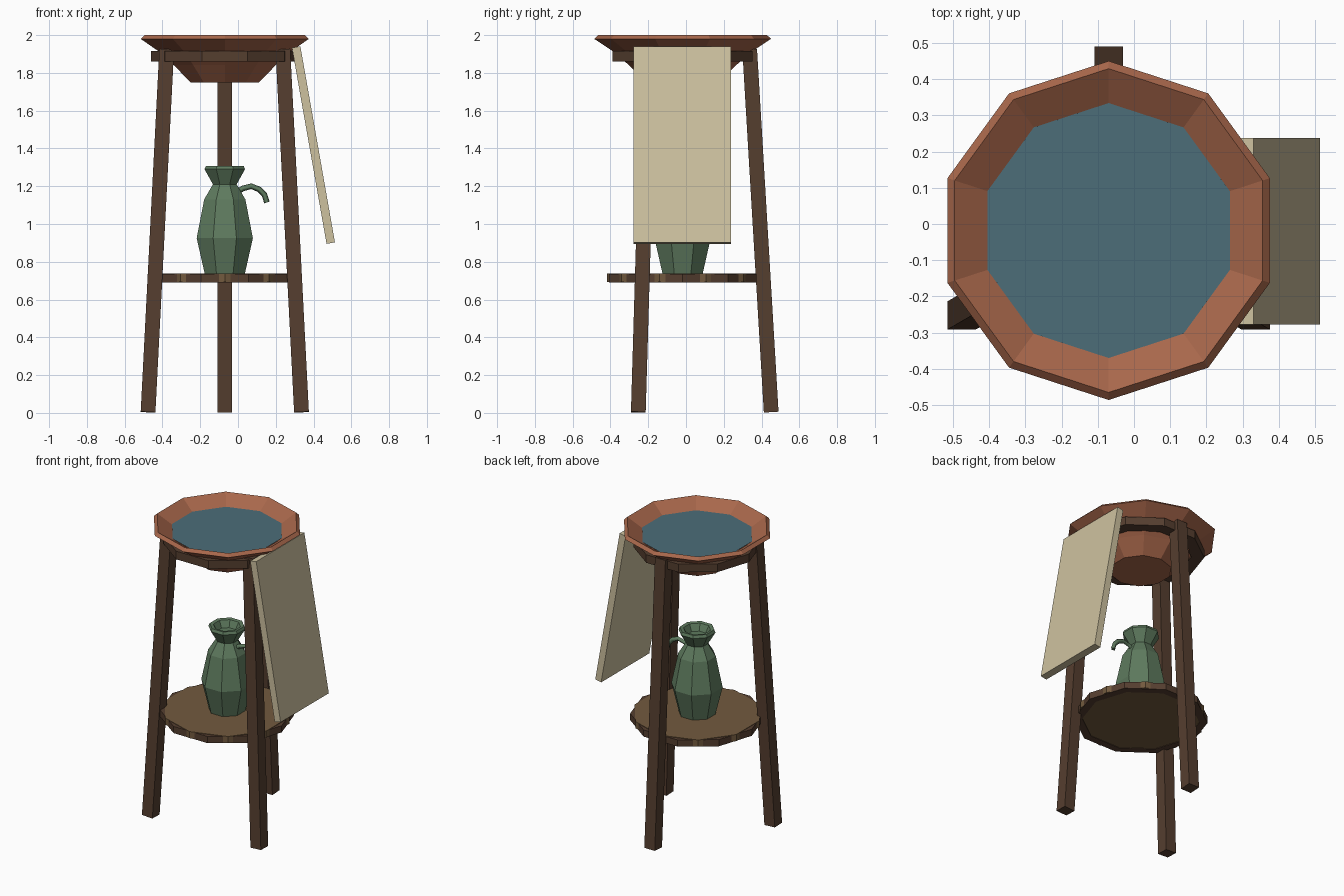
import bpy, math
from mathutils import Vector

if "Cube" in bpy.data.objects:
    bpy.data.objects.remove(bpy.data.objects["Cube"], do_unlink=True)

CX, CY = -0.07, -0.018   # shared axis of the stand


def material(name, rgb):
    lin = [((c / 255 + 0.055) / 1.055) ** 2.4 for c in rgb] + [1]
    m = bpy.data.materials.new(name)
    m.use_nodes = True
    m.diffuse_color = lin
    m.node_tree.nodes["Principled BSDF"].inputs["Base Color"].default_value = lin
    return m


dark_wood = material("dark wood", (85, 62, 47))
light_wood = material("light wood", (114, 90, 62))
clay = material("terracotta", (168, 103, 75))
water_blue = material("water blue", (76, 109, 121))
green = material("green glaze", (94, 122, 94))
linen = material("linen", (205, 193, 159))


def build(name, verts, faces, mat):
    me = bpy.data.meshes.new(name)
    me.from_pydata(verts, [], faces)
    me.materials.append(mat)
    ob = bpy.data.objects.new(name, me)
    bpy.context.collection.objects.link(ob)
    return ob


def lathe(name, profile, sides, turn, mat, closed=False):
    """Spin (radius, z) points, listed from bottom outside to top inside."""
    verts, faces = [], []
    for r, z in profile:
        for k in range(sides):
            a = math.radians(turn) + math.tau * k / sides
            verts.append((CX + r * math.cos(a), CY + r * math.sin(a), z))
    n = len(profile)
    for i in range(n if closed else n - 1):
        a, b = i * sides, (i + 1) % n * sides
        for k in range(sides):
            j = (k + 1) % sides
            faces.append((a + k, a + j, b + j, b + k))
    if not closed:
        faces.append(tuple(reversed(range(sides))))
        faces.append(tuple(range((n - 1) * sides, n * sides)))
    return build(name, verts, faces, mat)


def beam(name, start, end, sx, sy, mat):
    """Box running from start to end, tilted without twisting."""
    start, end = Vector(start), Vector(end)
    d = end - start
    bpy.ops.mesh.primitive_cube_add(size=1, location=(start + end) / 2)
    ob = bpy.context.object
    ob.name = name
    ob.scale = (sx, sy, d.length)
    ob.rotation_euler = Vector((0, 0, 1)).rotation_difference(d).to_euler()
    ob.data.materials.append(mat)
    return ob


# Three splayed legs
for name, deg in (("back_leg", 90), ("front_right_leg", 210), ("front_left_leg", 330)):
    c, s = math.cos(math.radians(deg)), math.sin(math.radians(deg))
    beam(name, (CX + .469 * c, CY + .469 * s, .004),
         (CX + .355 * c, CY + .355 * s, 1.925), .078, .078, dark_wood)

# Basin with sloping rim, and the water in it
lathe("basin", [(.19, 1.75), (.285, 1.842), (.365, 1.912), (.468, 1.98), (.447, 2.0),
                (.34, 1.93), (.18, 1.79)], 10, 90, clay)
lathe("water", [(.335, 1.93), (.352, 1.942)], 10, 90, water_blue)

# Ring that carries the basin
lathe("basin_ring", [(.31, 1.86), (.39, 1.86), (.39, 1.915), (.31, 1.915)],
      10, 0, dark_wood, closed=True)

# Lower shelf: board inside a hoop
lathe("shelf_board", [(.4, .693), (.4, .738)], 10, 90, light_wood)
lathe("shelf_hoop", [(.36, .69), (.41, .69), (.41, .735), (.36, .735)],
      10, 0, dark_wood, closed=True)

# Jug with a flared lip
lathe("jug", [(.115, .737), (.161, .925), (.118, 1.13), (.068, 1.21), (.116, 1.29),
              (.108, 1.308), (.085, 1.304), (.062, 1.26)], 8, 22.5, green)

# Hooked jug handle
cu = bpy.data.curves.new("jug_handle", "CURVE")
cu.dimensions = "3D"
cu.bevel_depth = .015
cu.bevel_resolution = 0
cu.use_fill_caps = True
path = [(-.01, 1.165), (.025, 1.188), (.07, 1.2), (.113, 1.183), (.14, 1.155), (.153, 1.114)]
sp = cu.splines.new("POLY")
sp.points.add(len(path) - 1)
for p, (x, z) in zip(sp.points, path):
    p.co = (x, CY, z, 1)
cu.materials.append(green)
handle = bpy.data.objects.new("jug_handle", cu)
bpy.context.collection.objects.link(handle)

# Towel leaning out from the rim
beam("towel", (.491, -.02, .899), (.308, -.02, 1.937), .045, .515, linen)
